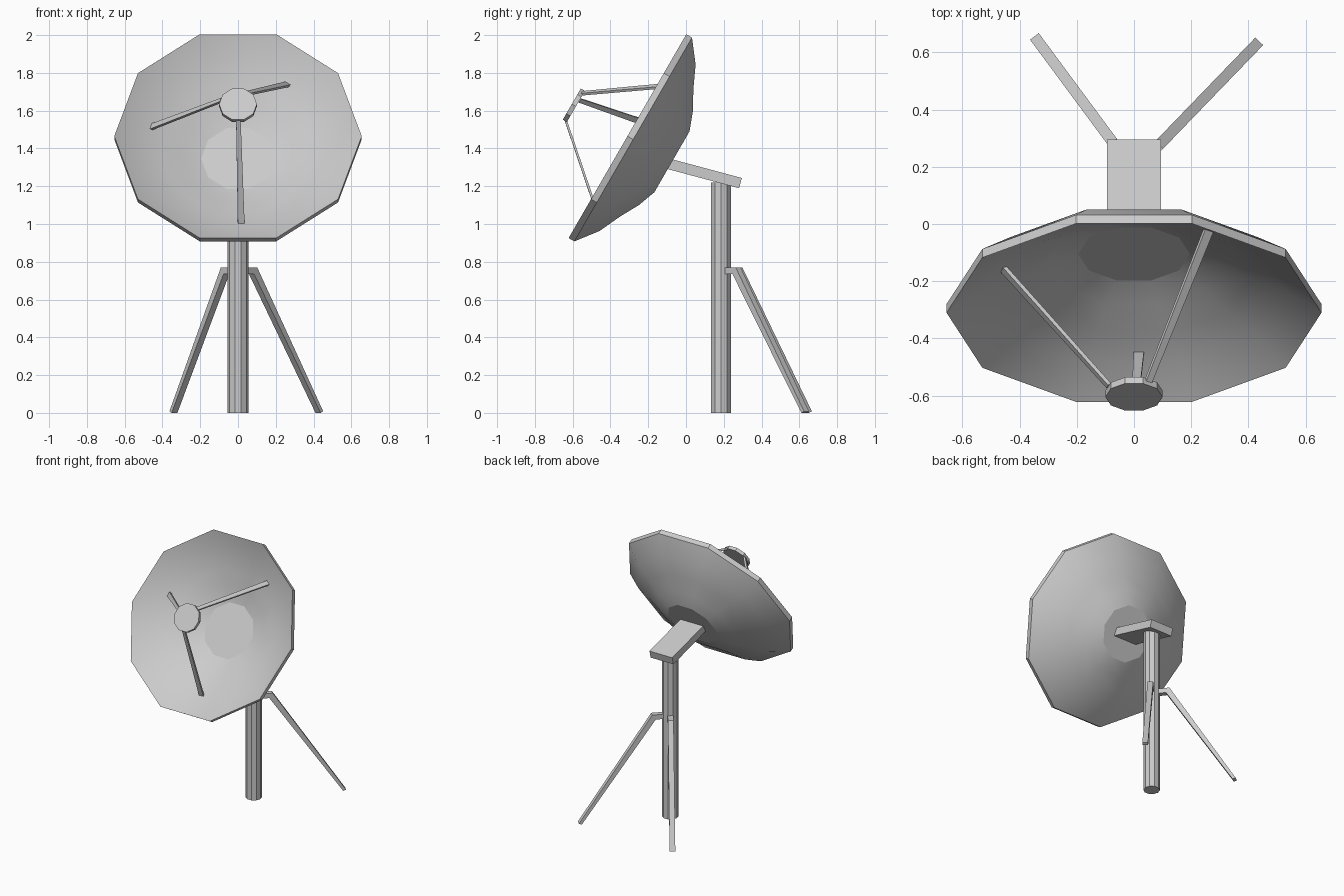
import bpy, bmesh
from math import cos, sin, pi, radians
from mathutils import Vector, Matrix

if "Cube" in bpy.data.objects:
    bpy.data.objects.remove(bpy.data.objects["Cube"])

# dish frame: local z points out of the dish, origin at the rim centre
DISH = Matrix.Translation((0, -0.31, 1.465)) @ Matrix.Rotation(radians(60), 4, 'X')
SIDES = 10


def finish(name, bm, matrix=Matrix()):
    bmesh.ops.recalc_face_normals(bm, faces=bm.faces[:])
    mesh = bpy.data.meshes.new(name)
    bm.to_mesh(mesh)
    bm.free()
    ob = bpy.data.objects.new(name, mesh)
    ob.matrix_world = matrix
    bpy.context.collection.objects.link(ob)
    return ob


def lathe(name, profile, matrix, smooth=()):
    """Closed solid of revolution; band indices in smooth are smooth shaded."""
    bm = bmesh.new()
    rings = [[bm.verts.new((r * cos(2 * pi * k / SIDES), r * sin(2 * pi * k / SIDES), z))
              for k in range(SIDES)] for r, z in profile]
    for i, (a, b) in enumerate(zip(rings, rings[1:])):
        for k in range(SIDES):
            n = (k + 1) % SIDES
            bm.faces.new((a[k], a[n], b[n], b[k])).smooth = i in smooth
    bm.faces.new(rings[0])
    bm.faces.new(rings[-1])
    return finish(name, bm, matrix)


def strut(name, start, end, w0, w1, thick):
    """Flat tapered bar between two points, wide side facing the dish axis."""
    start, end = Vector(start), Vector(end)
    out = DISH.to_3x3() @ Vector((0, 0, 1))
    along = (end - start).normalized()
    side = along.cross(out).normalized()
    up = side.cross(along)
    bm = bmesh.new()
    quads = [[bm.verts.new(p + side * w * sx / 2 + up * thick * sy / 2)
              for sx, sy in ((-1, -1), (1, -1), (1, 1), (-1, 1))]
             for p, w in ((start, w0), (end, w1))]
    a, b = quads
    bm.faces.new(a)
    bm.faces.new(b)
    for k in range(4):
        n = (k + 1) % 4
        bm.faces.new((a[k], a[n], b[n], b[k]))
    return finish(name, bm)


def extrude(name, profile, width, matrix):
    """Profile in local xz, extruded along y."""
    bm = bmesh.new()
    f = bm.faces.new([bm.verts.new((x, -width / 2, z)) for x, z in profile])
    g = bmesh.ops.extrude_face_region(bm, geom=[f], use_keep_orig=True)
    bmesh.ops.translate(bm, vec=(0, width, 0),
                        verts=[v for v in g['geom'] if isinstance(v, bmesh.types.BMVert)])
    return finish(name, bm, matrix)


# dish: shallow bowl with a flat centre and a constant depth shell
bowl = [(0.195, -0.237), (0.30, -0.200), (0.41, -0.143), (0.535, -0.088), (0.655, 0.0)]
outer = [(r, z - 0.035) for r, z in reversed(bowl)]
lathe("dish", bowl + outer, DISH, smooth=(0, 1, 2, 3, 5, 6, 7, 8))

# feed plate in front of the dish
lathe("feed_plate", [(0.1, 0.315), (0.1, 0.34)], DISH)

# three feed struts
strut("feed_strut_lower", (0.002, -0.637, 1.55), (0.017, -0.45, 1.0), 0.024, 0.036, 0.012)
strut("feed_strut_right", (0.05, -0.55, 1.692), (0.262, -0.018, 1.74), 0.024, 0.034, 0.014)
strut("feed_strut_left", (-0.088, -0.565, 1.655), (-0.46, -0.153, 1.513), 0.022, 0.034, 0.014)

# tilted bracket joining dish and post
tilt = Matrix.Translation((0, 0.1, 1.267)) @ Matrix.Rotation(radians(-15), 4, 'X')
bm = bmesh.new()
bmesh.ops.create_cube(bm, size=1, matrix=Matrix.Diagonal((0.187, 0.39, 0.056, 1)))
finish("bracket", bm, tilt)

# post
lathe("post", [(0.055, 0), (0.055, 1.22)], Matrix.Translation((0, 0.185, 0)))

# two bent rear legs
for name, angle, foot in (("right_leg", 46, 0.63), ("left_leg", 126.5, 0.585)):
    profile = [(0.03, 0.77), (0.127, 0.77), (foot, 0.008), (foot - 0.02, 0),
               (0.103, 0.735), (0.03, 0.735)]
    extrude(name, profile, 0.038,
            Matrix.Translation((0, 0.185, 0)) @ Matrix.Rotation(radians(angle), 4, 'Z'))
